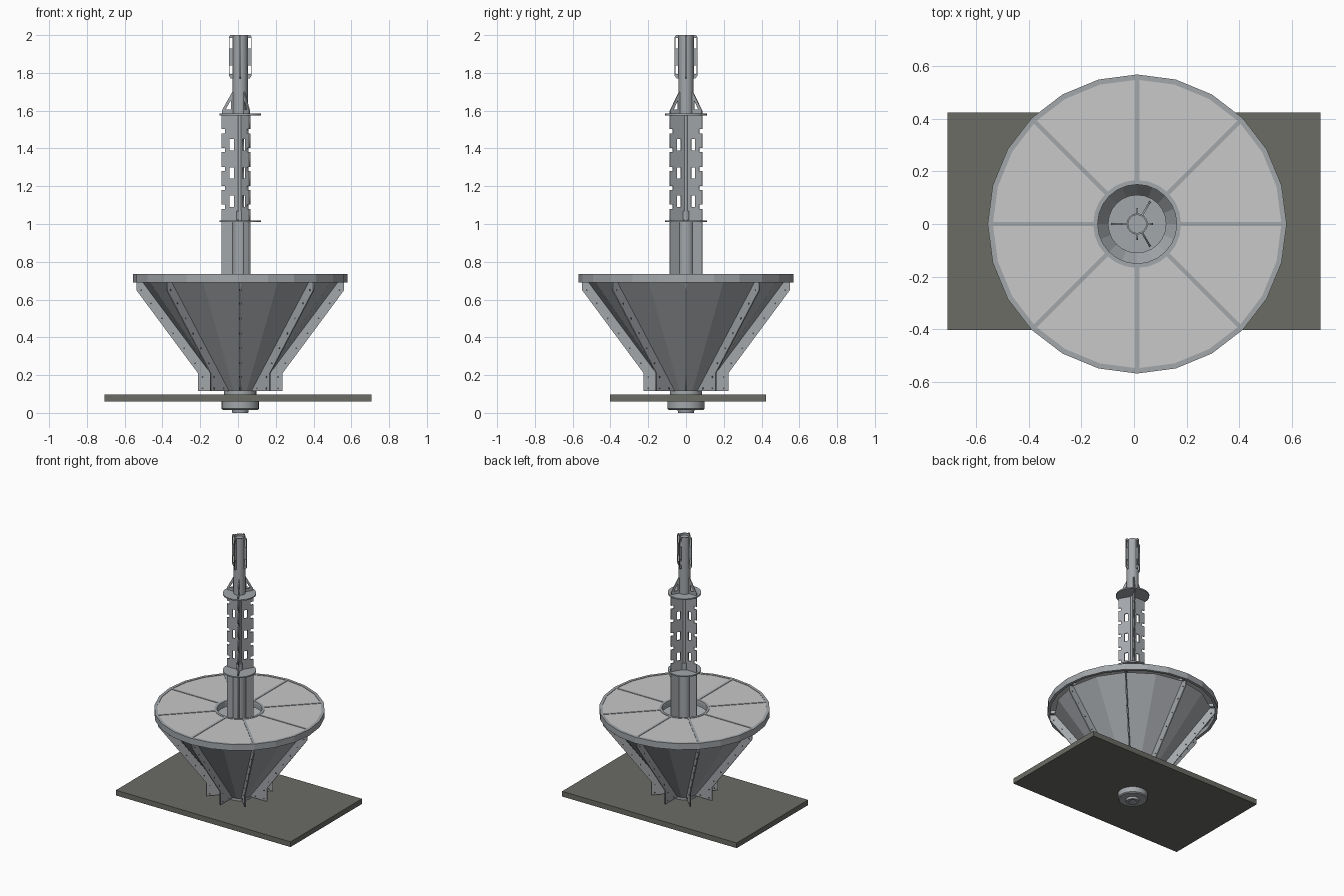
import bpy, bmesh, math
from mathutils import Matrix, Vector

if "Cube" in bpy.data.objects:
    bpy.data.objects.remove(bpy.data.objects["Cube"])

CX = 0.012  # tower axis is slightly right of the plate centre


def material(name, rgb):
    m = bpy.data.materials.new(name)
    m.diffuse_color = (*rgb, 1)
    m.use_nodes = True
    m.node_tree.nodes["Principled BSDF"].inputs["Base Color"].default_value = m.diffuse_color
    return m


GREY = material("steel grey", (0.37, 0.39, 0.41))
LIGHT = material("light panel grey", (0.58, 0.58, 0.58))
STONE = material("dark slab grey", (0.145, 0.15, 0.13))
DARK = material("bolt dark grey", (0.08, 0.08, 0.085))


def finish(name, bm, mat):
    me = bpy.data.meshes.new(name)
    bmesh.ops.recalc_face_normals(bm, faces=bm.faces)
    bm.to_mesh(me)
    bm.free()
    me.materials.append(mat)
    ob = bpy.data.objects.new(name, me)
    bpy.context.collection.objects.link(ob)
    return ob


def lathe(name, profile, n, mat, closed=True, smooth=False):
    """Turn an (r, z) profile around the tower axis with n sides."""
    bm = bmesh.new()
    rings = [[bm.verts.new((CX + r * math.cos(2 * math.pi * i / n),
                            r * math.sin(2 * math.pi * i / n), z))
              for i in range(n)] for r, z in profile]
    k = len(rings)
    for a in range(k if closed else k - 1):
        p, q = rings[a], rings[(a + 1) % k]
        for i in range(n):
            j = (i + 1) % n
            bm.faces.new((p[i], p[j], q[j], q[i]))
    if not closed:
        bm.faces.new(rings[0])
        bm.faces.new(rings[-1])
    ob = finish(name, bm, mat)
    if smooth:
        bpy.ops.object.select_all(action='DESELECT')
        bpy.context.view_layer.objects.active = ob
        ob.select_set(True)
        bpy.ops.object.shade_smooth_by_angle(angle=math.radians(40))
    return ob


def rod(name, r, z0, z1, n=24, mat=GREY):
    return lathe(name, [(r, z0), (r, z1)], n, mat, closed=False, smooth=True)


def box(name, x0, x1, y0, y1, z0, z1, mat, angle=0, centre=0):
    bm = bmesh.new()
    bmesh.ops.create_cube(bm, size=1)
    bm.transform(Matrix.Translation((centre, 0, 0)) @ Matrix.Rotation(angle, 4, 'Z')
                 @ Matrix.Translation(((x0 + x1) / 2, (y0 + y1) / 2, (z0 + z1) / 2))
                 @ Matrix.Diagonal((x1 - x0, y1 - y0, z1 - z0, 1)))
    return finish(name, bm, mat)


def fins(name, loops, thick, angles):
    """Radial plates from (r, z) outlines; further loops become holes."""
    cu = bpy.data.curves.new(name, 'CURVE')
    cu.dimensions, cu.fill_mode, cu.extrude = '2D', 'BOTH', thick / 2
    for loop in loops:
        sp = cu.splines.new('POLY')
        sp.points.add(len(loop) - 1)
        for p, (r, z) in zip(sp.points, loop):
            p.co = (r, z, 0, 1)
        sp.use_cyclic_u = True
    tmp = bpy.data.objects.new(name + "_outline", cu)
    bpy.context.collection.objects.link(tmp)
    me = bpy.data.meshes.new_from_object(tmp)
    bpy.data.objects.remove(tmp)
    me.materials.clear()
    me.materials.append(GREY)
    for i, a in enumerate(angles):
        ob = bpy.data.objects.new(f"{name}_{i + 1}", me)
        ob.location = (CX, 0, 0)
        ob.rotation_euler = (math.pi / 2, 0, math.radians(a))
        bpy.context.collection.objects.link(ob)


def rect(r0, r1, z0, z1):
    return [(r0, z0), (r1, z0), (r1, z1), (r0, z1)]


EIGHT = [45 * i for i in range(8)]
THREE = [60, 180, 300]

# Floor slab and the hub that passes through it
box("floor_slab", -0.708, 0.708, -0.403, 0.424, 0.06, 0.098, STONE)
lathe("lower_hub", [(0.025, 0), (0.042, 0), (0.045, 0.016), (0.092, 0.016),
                    (0.099, 0.022), (0.099, 0.06), (0.025, 0.06)], 24, GREY, smooth=True)
rod("hub_plug", 0.025, 0.008, 0.05)
rod("hub_neck", 0.085, 0.095, 0.122)

# Faceted funnel shell
lathe("funnel_shell", [(0.09, 0.118), (0.52, 0.695), (0.513, 0.695), (0.083, 0.118)], 16, GREY)

# Eight outer support fins with bolts
fins("support_fin", [[(0.085, 0.115), (0.224, 0.115), (0.224, 0.21), (0.55, 0.65),
                      (0.55, 0.69), (0.505, 0.69)]], 0.008, EIGHT)
bolts = [(0.2, 0.13), (0.2, 0.19), (0.13, 0.13)]
bolts += [(0.2 + 0.325 * t, 0.21 + 0.44 * t) for t in (0.12, 0.3, 0.48, 0.66, 0.84, 1.0)]
bm = bmesh.new()
for a in EIGHT:
    for r, z in bolts:
        bmesh.ops.create_cone(
            bm, cap_ends=True, segments=8, radius1=0.005, radius2=0.005, depth=0.012,
            matrix=Matrix.Translation((CX, 0, 0)) @ Matrix.Rotation(math.radians(a), 4, 'Z')
            @ Matrix.Translation((r, 0, z)) @ Matrix.Rotation(math.pi / 2, 4, 'X'))
finish("fin_bolts", bm, DARK)

# Round deck: light panels, grey rims and spokes
lathe("deck_panels", [(0.15, 0.722), (0.55, 0.722), (0.55, 0.732), (0.15, 0.732)], 24, LIGHT)
lathe("deck_outer_rim", [(0.548, 0.69), (0.568, 0.69), (0.568, 0.735), (0.548, 0.735)], 24, GREY)
lathe("deck_inner_rim", [(0.15, 0.69), (0.167, 0.69), (0.167, 0.735), (0.15, 0.735)], 24, GREY)
for i, a in enumerate(EIGHT):
    box(f"deck_spoke_{i + 1}", 0.16, 0.555, -0.008, 0.008, 0.7, 0.735, GREY,
        math.radians(a), CX)

# Lower column: tube with three plain fins
rod("column_tube", 0.042, 0.12, 1.012)
fins("column_fin", [rect(0.035, 0.1, 0.2, 1.012)], 0.007, THREE)

# Collar discs
for name, z in (("lower_collar", 1.01), ("upper_collar", 1.575)):
    rod(name, 0.111, z, z + 0.009, 24)

# Slotted column: three fins with edge notches and windows
outline = [(0.004, 1.018), (0.1, 1.018)]
for z in (1.08, 1.18, 1.28, 1.38, 1.48):
    outline += [(0.1, z), (0.08, z), (0.08, z + 0.022), (0.1, z + 0.022)]
outline += [(0.1, 1.576), (0.004, 1.576)]
windows = [rect(0.032, 0.056, z, z + 0.06) for z in (1.09, 1.24, 1.39)]
fins("slotted_fin", [outline] + windows, 0.007, THREE)
rod("inner_rod", 0.013, 1.018, 1.576, 16)
rod("rod_connector", 0.02, 1.02, 1.07, 16)

# Mast with gussets at its foot and four slotted fins at its tip
lathe("mast", [(0.04, 1.58), (0.04, 2.0), (0.034, 2.0), (0.034, 1.985)], 24, GREY,
      closed=False, smooth=True)
fins("mast_gusset", [[(0.036, 1.583), (0.098, 1.583), (0.098, 1.6), (0.042, 1.7), (0.036, 1.7)],
                     [(0.05, 1.605), (0.078, 1.605), (0.05, 1.655)]], 0.007, THREE)
fins("tip_fin", [[(0.036, 1.77), (0.05, 1.77), (0.06, 1.785), (0.06, 1.99), (0.053, 2.0), (0.036, 2.0)],
                 rect(0.042, 0.056, 1.795, 1.84), rect(0.042, 0.056, 1.93, 1.985)],
     0.006, [0, 90, 180, 270])
